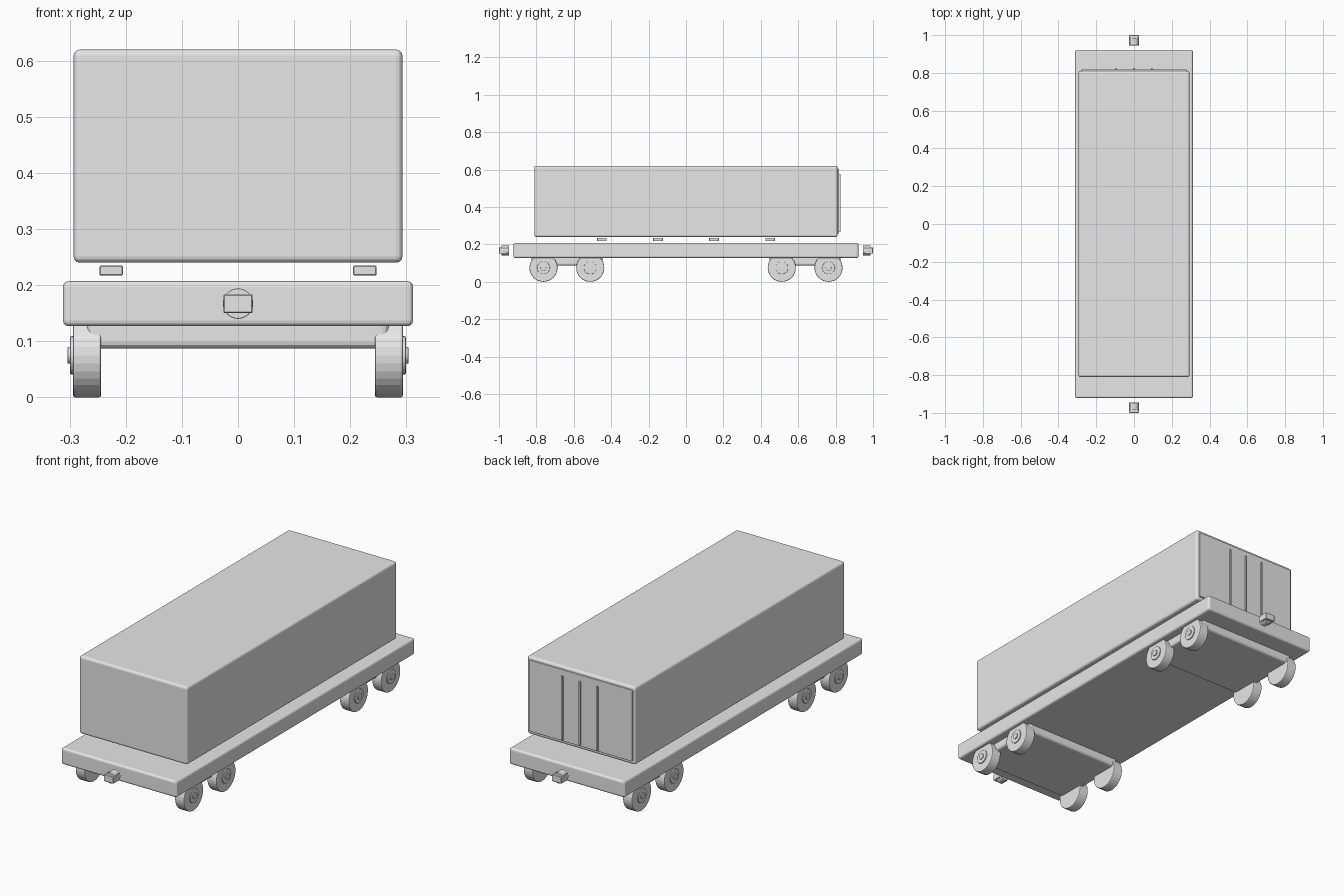
import bpy, bmesh, math
from mathutils import Matrix

if "Cube" in bpy.data.objects:
    bpy.data.objects.remove(bpy.data.objects["Cube"])

grey = bpy.data.materials.new("plain_grey")
grey.diffuse_color = (0.8, 0.8, 0.8, 1)
grey.use_nodes = True
grey.node_tree.nodes["Principled BSDF"].inputs["Base Color"].default_value = grey.diffuse_color


def finish(name, bm, bevel, segments):
    mesh = bpy.data.meshes.new(name)
    bm.to_mesh(mesh)
    bm.free()
    mesh.materials.append(grey)
    obj = bpy.data.objects.new(name, mesh)
    bpy.context.collection.objects.link(obj)
    if bevel:
        mod = obj.modifiers.new("rounded_edges", 'BEVEL')
        mod.width = bevel
        mod.segments = segments
        mod.limit_method = 'ANGLE'
        mod.angle_limit = math.radians(40)
    return obj


def box(name, x, y, z, bevel=0.0, segments=3):
    """Box from (low, high) ranges along each axis."""
    bm = bmesh.new()
    size = [r[1] - r[0] for r in (x, y, z)]
    mid = [(r[0] + r[1]) / 2 for r in (x, y, z)]
    bmesh.ops.create_cube(bm, size=1, matrix=Matrix.Translation(mid) @ Matrix.Diagonal((*size, 1)))
    return finish(name, bm, bevel, segments)


def cylinder(name, axis, centre, radius, length, bevel=0.0, sides=32):
    bm = bmesh.new()
    turn = Matrix.Rotation(math.pi / 2, 4, 'Y' if axis == 'X' else 'X')
    bmesh.ops.create_cone(bm, cap_ends=True, segments=sides, radius1=radius, radius2=radius,
                          depth=length, matrix=Matrix.Translation(centre) @ turn)
    return finish(name, bm, bevel, 2)


# Flat deck and the cargo container above it
box("deck", (-0.312, 0.312), (-0.922, 0.922), (0.127, 0.207), 0.01)
box("container", (-0.293, 0.293), (-0.811, 0.811), (0.24, 0.62), 0.011)

# Rear door panel with three upright bars
box("door_panel", (-0.28, 0.28), (0.80, 0.818), (0.257, 0.605), 0.004, 2)
for i in (-1, 0, 1):
    box("door_bar", (i * 0.095 - 0.004, i * 0.095 + 0.004), (0.81, 0.825), (0.265, 0.577))

# Locking pads between deck and container
for side in (-1, 1):
    for y in (-0.45, -0.15, 0.15, 0.45):
        x = side * 0.226
        box("locking_pad", (x - 0.021, x + 0.021), (y - 0.026, y + 0.026), (0.217, 0.235), 0.002, 1)

for end in (-1, 1):
    # Coupler: round shank with a block at its tip
    cylinder("coupler_shank", 'Y', (0, end * 0.966, 0.167), 0.027, 0.04, 0.002)
    tip = sorted((end * 0.955, end * 1.0))
    box("coupler_block", (-0.026, 0.026), tip, (0.15, 0.184), 0.002, 1)

    # Bogie frame with its four wheels
    middle = end * 0.637
    box("bogie_frame", (-0.269, 0.269), (middle - 0.19, middle + 0.19), (0.087, 0.14), 0.012)
    for side in (-1, 1):
        for offset in (-0.125, 0.125):
            y = middle + offset
            cylinder("wheel", 'X', (side * 0.269, y, 0.075), 0.075, 0.05, 0.004)
            cylinder("wheel_hub", 'X', (side * 0.289, y, 0.075), 0.034, 0.02, 0.002)
            cylinder("axle_cap", 'X', (side * 0.292, y, 0.075), 0.015, 0.023, 0.001, 24)
